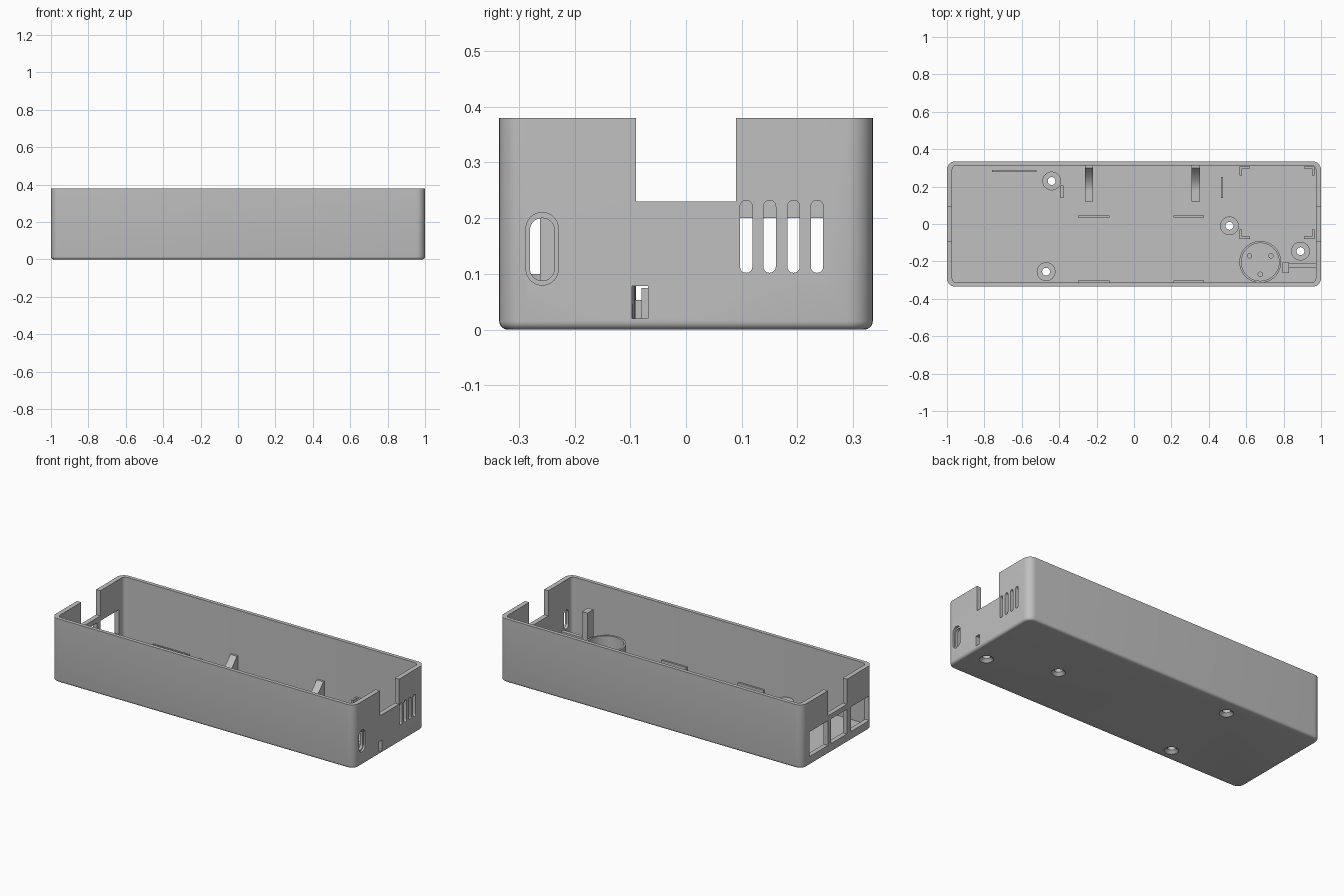
import bpy, bmesh, math
from mathutils import Matrix

default = bpy.data.objects.get("Cube")
if default:
    bpy.data.objects.remove(default, do_unlink=True)

grey = bpy.data.materials.new("matte grey")
grey.use_nodes = True
COLOUR = (0.53, 0.53, 0.53, 1)
grey.diffuse_color = COLOUR
grey.node_tree.nodes["Principled BSDF"].inputs["Base Color"].default_value = COLOUR

FLOOR = 0.02


def add(name, bm):
    bmesh.ops.recalc_face_normals(bm, faces=bm.faces)
    mesh = bpy.data.meshes.new(name)
    bm.to_mesh(mesh)
    bm.free()
    mesh.materials.append(grey)
    obj = bpy.data.objects.new(name, mesh)
    bpy.context.scene.collection.objects.link(obj)
    return obj


def box(name, x, y, z, axis=2, radius=0, segments=8, foot=0):
    """Box from three ranges; edges along one axis may be rounded, and the foot too."""
    bm = bmesh.new()
    bmesh.ops.create_cube(bm, size=1)
    for v in bm.verts:
        for i, (lo, hi) in enumerate((x, y, z)):
            v.co[i] = hi if v.co[i] > 0 else lo
    if radius:
        edges = [e for e in bm.edges
                 if abs((e.verts[0].co - e.verts[1].co).normalized()[axis]) > 0.9]
        bmesh.ops.bevel(bm, geom=edges, offset=radius, segments=segments,
                        profile=0.5, affect='EDGES')
    if foot:
        edges = [e for e in bm.edges if all(v.co.z < z[0] + 1e-5 for v in e.verts)]
        bmesh.ops.bevel(bm, geom=edges, offset=foot, segments=4,
                        profile=0.5, affect='EDGES')
    return add(name, bm)


def cylinder(name, x, y, z, r, top=None):
    bm = bmesh.new()
    bmesh.ops.create_cone(bm, cap_ends=True, segments=40, radius1=r,
                          radius2=r if top is None else top, depth=z[1] - z[0],
                          matrix=Matrix.Translation((x, y, (z[0] + z[1]) / 2)))
    return add(name, bm)


def cut(target, cutter):
    """Subtract a cutter from the target and discard the cutter."""
    cutter.hide_render = True
    mod = target.modifiers.new("cut", 'BOOLEAN')
    mod.operation, mod.solver, mod.object = 'DIFFERENCE', 'EXACT', cutter
    graph = bpy.context.evaluated_depsgraph_get()
    graph.update()
    mesh = bpy.data.meshes.new_from_object(target.evaluated_get(graph))
    target.modifiers.clear()
    target.data = mesh
    bpy.data.objects.remove(cutter, do_unlink=True)


# Open tray
shell = box("case_shell", (-1, 1), (-0.335, 0.335), (0, 0.38), radius=0.045, foot=0.015)
cut(shell, box("cavity", (-0.972, 0.972), (-0.313, 0.313), (FLOOR, 0.5), radius=0.024))

# Matching notches in both end walls
cut(shell, box("end_notches", (-1.1, 1.1), (-0.09, 0.09), (0.23, 0.5)))

# Three ports in the right end wall
for y in ((0.09, 0.265), (-0.09, 0.06), (-0.30, -0.13)):
    cut(shell, box("port", (-1.1, -0.95), y, (0.053, 0.2)))

# Vents, recessed oval opening and small slot in the left end wall
for y in (0.108, 0.15, 0.193, 0.235):
    cut(shell, box("vent", (0.95, 1.1), (y - 0.011, y + 0.011), (0.102, 0.232), 0, 0.0108))
cut(shell, box("oval_recess", (0.988, 1.1), (-0.287, -0.229), (0.08, 0.21), 0, 0.0285))
cut(shell, box("oval_hole", (0.95, 1.1), (-0.28, -0.236), (0.088, 0.2), 0, 0.0215))
cut(shell, box("card_slot", (0.95, 1.1), (-0.097, -0.068), (FLOOR, 0.078)))

# Screw bosses with countersunk holes through the floor
parts = [shell]
for x, y in ((-0.44, 0.23), (-0.47, -0.255), (0.51, -0.01), (0.89, -0.145)):
    boss = cylinder("screw_boss", x, y, (FLOOR - 0.002, 0.045), 0.05)
    cut(boss, cylinder("hole", x, y, (-0.1, 0.1), 0.021))
    cut(shell, cylinder("hole", x, y, (-0.1, 0.1), 0.021))
    cut(shell, cylinder("countersink", x, y, (-0.002, 0.016), 0.04, 0.021))
    parts.append(boss)

# Round cup with three pegs
CX, CY = 0.675, -0.203
cup = cylinder("round_cup", CX, CY, (FLOOR - 0.002, 0.1), 0.112)
cut(cup, cylinder("cup_bore", CX, CY, (FLOOR + 0.003, 0.2), 0.101))
parts.append(cup)
for k in range(3):
    a = math.radians(-90 + 120 * k)
    parts.append(cylinder("cup_peg", CX + 0.066 * math.cos(a), CY + 0.066 * math.sin(a),
                          (FLOOR, 0.035), 0.014))

# Low locating ribs on the floor
for x in ((-0.3, -0.13), (0.21, 0.375)):
    for y in (0.04, -0.308):
        parts.append(box("board_rib", x, (y - 0.006, y + 0.006), (FLOOR, 0.045)))
parts.append(box("back_rib", (-0.76, -0.52), (0.279, 0.289), (FLOOR, 0.045)))
parts.append(box("side_rib", (-0.392, -0.378), (0.138, 0.205), (FLOOR, 0.045)))
parts.append(box("side_rib", (0.465, 0.477), (0.138, 0.252), (FLOOR, 0.045)))

# Angle brackets at the corners of a small module
for x, sx in ((0.565, 1), (0.965, -1)):
    for y, sy in ((0.308, -1), (-0.08, 1)):
        def span(a, s, length):
            return tuple(sorted((a, a + s * length)))
        parts.append(box("corner_bracket", span(x, sx, 0.012), span(y, sy, 0.05), (FLOOR, 0.075)))
        parts.append(box("corner_bracket", span(x, sx, 0.055), span(y, sy, 0.012), (FLOOR, 0.075)))

# Tall post with a low fin to the wall
parts.append(box("tall_post", (0.795, 0.83), (-0.262, -0.205), (FLOOR, 0.25)))
parts.append(box("post_fin", (0.82, 0.975), (-0.235, -0.212), (FLOOR, 0.09)))

# Curved springs against the back wall
for x in (-0.24, 0.33):
    bm = bmesh.new()
    profile = [(0.315, FLOOR), (0.315, 0.11), (0.302, 0.11)]
    for k in range(9):
        a = k / 8 * math.pi / 2
        profile.append((0.18 + 0.12 * (1 - math.sin(a)), 0.03 + 0.08 * (1 - math.sin(math.pi / 2 - (math.pi / 2 - a)))
                        if k == 0 else 0.03 + 0.08 * (1 - math.sin(a)) ** 2))
    profile += [(0.12, 0.03), (0.12, FLOOR)]
    face = bm.faces.new([bm.verts.new((x - 0.022, y, z)) for y, z in profile])
    new = bmesh.ops.extrude_face_region(bm, geom=[face])["geom"]
    bmesh.ops.translate(bm, vec=(0.044, 0, 0),
                        verts=[g for g in new if isinstance(g, bmesh.types.BMVert)])
    parts.append(add("curved_clip", bm))

# Smooth rounded surfaces, keep edges crisp
bpy.ops.object.select_all(action='DESELECT')
for obj in parts:
    obj.select_set(True)
bpy.context.view_layer.objects.active = shell
bpy.ops.object.shade_smooth_by_angle(angle=math.radians(30))
